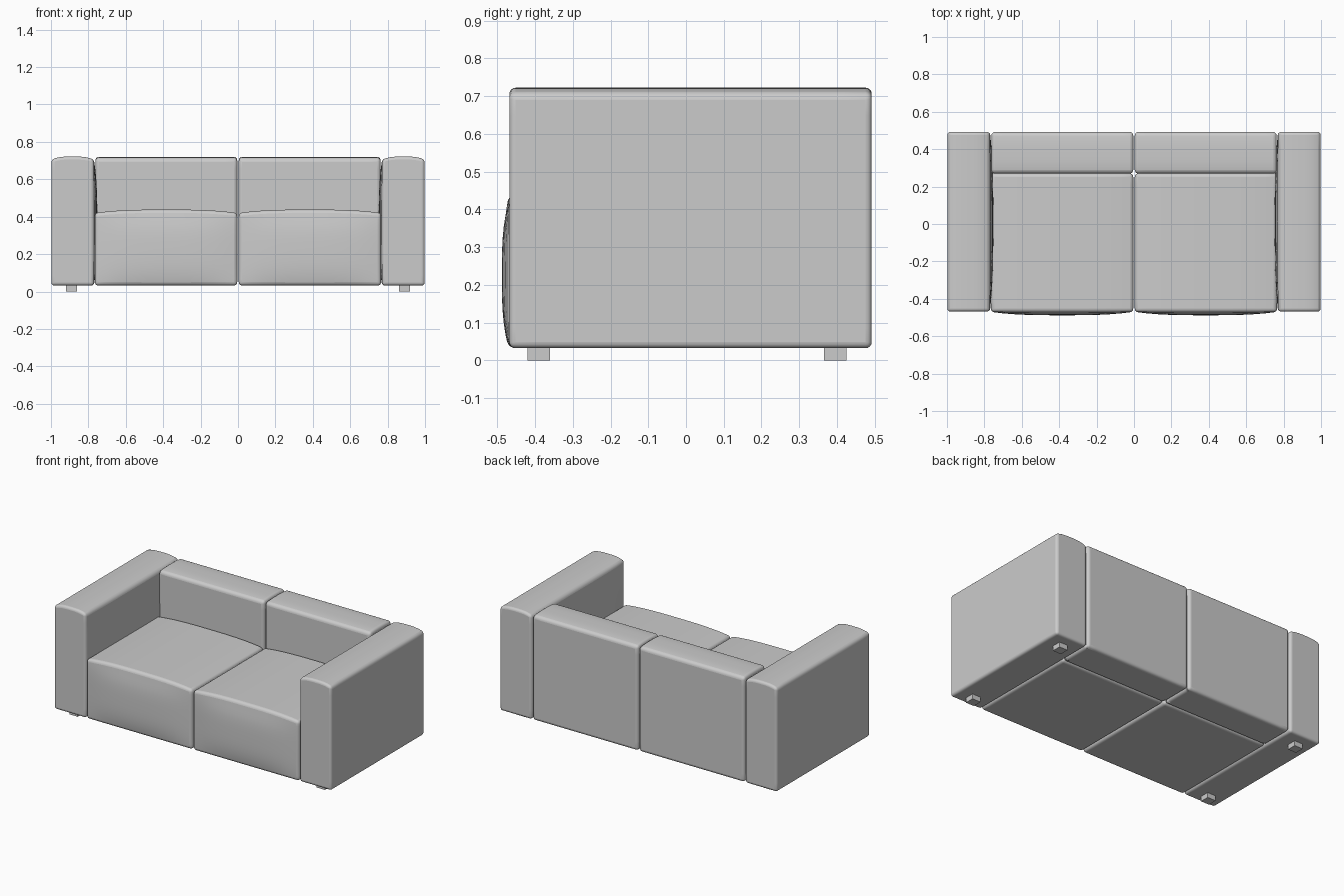
import bpy, bmesh
from mathutils import Vector

old = bpy.data.objects.get("Cube")
if old:
    bpy.data.objects.remove(old, do_unlink=True)

grey = bpy.data.materials.new("grey_fabric")
grey.use_nodes = True
colour = (0.6, 0.6, 0.6, 1)
grey.diffuse_color = colour
grey.node_tree.nodes["Principled BSDF"].inputs["Base Color"].default_value = colour


def padded_box(name, low, high, radius=0.0, bulges=(), cuts=11):
    """Box with softly swollen faces; each bulge is (axis, sign, amount, across axes)."""
    low, high = Vector(low), Vector(high)
    centre, half = (low + high) / 2, (high - low) / 2
    bm = bmesh.new()
    bmesh.ops.create_cube(bm, size=2)
    if bulges:
        bmesh.ops.subdivide_edges(bm, edges=bm.edges[:], cuts=cuts, use_grid_fill=True)
    for v in bm.verts:
        unit = v.co.copy()
        v.co = Vector(c + h * u for c, h, u in zip(centre, half, unit))
        for axis, sign, amount, across in bulges:
            if unit[axis] * sign > 0.999:
                swell = amount * sign
                for a in across:
                    swell *= 1 - abs(unit[a]) ** 3
                v.co[axis] += swell
    mesh = bpy.data.meshes.new(name)
    bm.to_mesh(mesh)
    bm.free()
    mesh.materials.append(grey)
    obj = bpy.data.objects.new(name, mesh)
    bpy.context.collection.objects.link(obj)
    if radius:
        bevel = obj.modifiers.new("soft_edges", "BEVEL")
        bevel.width = radius
        bevel.segments = 4
        bevel.limit_method = "ANGLE"
        bevel.angle_limit = 0.9
        bpy.ops.object.select_all(action="DESELECT")
        obj.select_set(True)
        bpy.context.view_layer.objects.active = obj
        bpy.ops.object.shade_smooth_by_angle(angle=0.7)
    return obj


X, Y, Z = range(3)
for side, s in (("left", 1), ("right", -1)):

    def part(name, x0, x1, y, z, radius=0.0, bulges=()):
        xs = sorted((s * x0, s * x1))
        mirrored = [(a, sg * s if a == X else sg, amt, ac) for a, sg, amt, ac in bulges]
        padded_box(f"{side}_{name}", (xs[0], y[0], z[0]), (xs[1], y[1], z[1]),
                   radius, mirrored)

    # Seat block, swollen on top and in front
    part("seat", 0.004, 0.765, (-0.47, 0.27), (0.032, 0.42), 0.018,
         [(Z, 1, 0.018, (X,)), (Y, -1, 0.018, (X, Z))])
    # Backrest block
    part("backrest", 0.004, 0.762, (0.27, 0.492), (0.032, 0.712), 0.022,
         [(Z, 1, 0.008, (Y,))])
    # Armrest with a crowned top and a swollen inner face
    part("armrest", 0.77, 0.998, (-0.468, 0.492), (0.032, 0.705), 0.016,
         [(Z, 1, 0.017, (X,)), (X, -1, 0.018, (Y, Z))])
    # Short square feet
    for place, y in (("front", -0.39), ("back", 0.395)):
        part(f"{place}_foot", 0.86, 0.92, (y - 0.03, y + 0.03), (0, 0.05))
